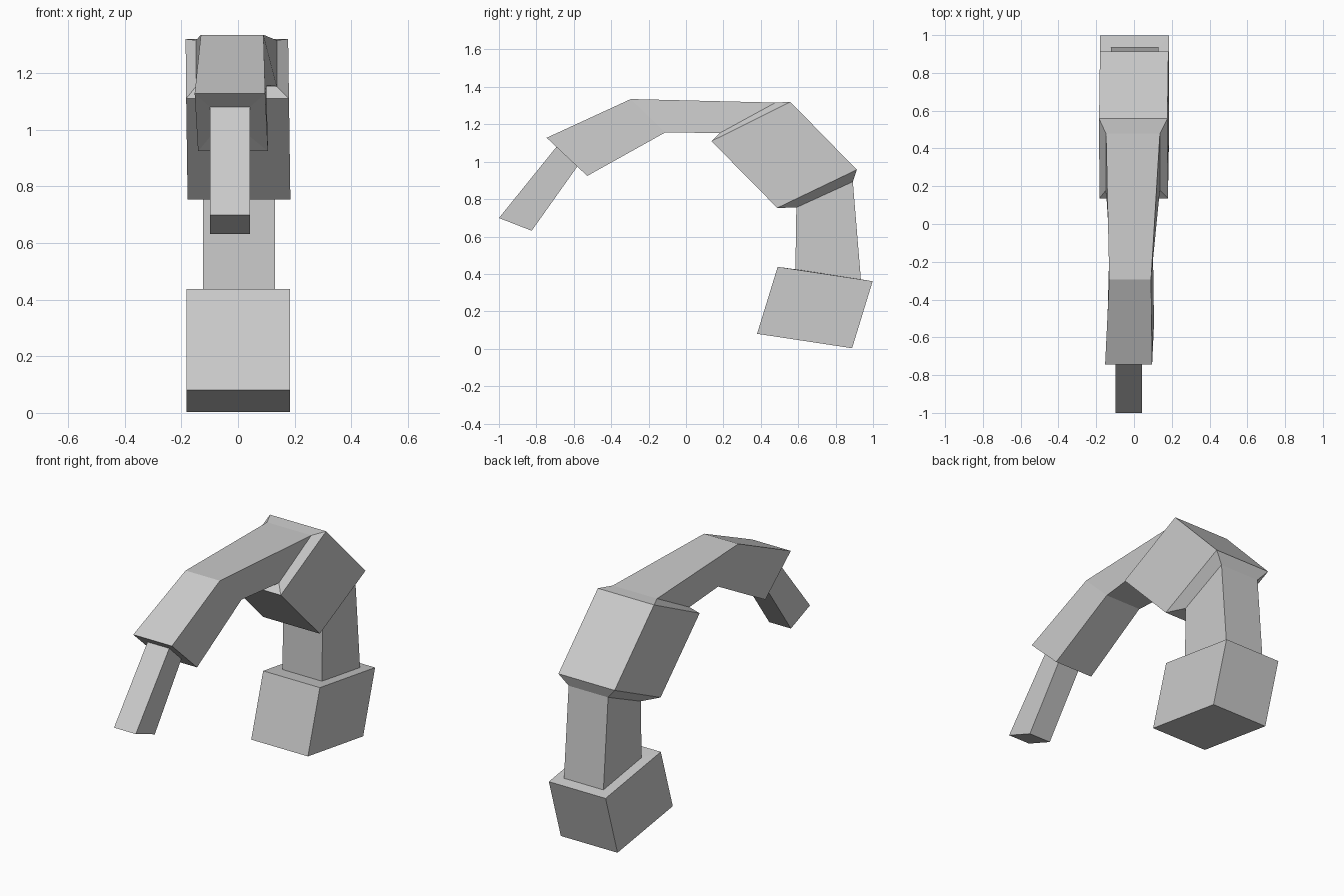
import bpy
import bmesh

if "Cube" in bpy.data.objects:
    bpy.data.objects.remove(bpy.data.objects["Cube"])


def ring(p, q, x, xq=None):
    """Four-sided section: under edge p and upper edge q as (y, z), x as (left, right)."""
    xq = xq or x
    return [(x[0], *p), (x[1], *p), (xq[1], *q), (xq[0], *q)]


def loft(name, rings, cap_start=False, cap_end=False):
    bm = bmesh.new()
    loops = [[bm.verts.new(co) for co in r] for r in rings]
    for a, b in zip(loops, loops[1:]):
        for i in range(4):
            j = (i + 1) % 4
            bm.faces.new((a[i], a[j], b[j], b[i]))
    if cap_start:
        bm.faces.new(loops[0][::-1])
    if cap_end:
        bm.faces.new(loops[-1])
    mesh = bpy.data.meshes.new(name)
    bm.to_mesh(mesh)
    bm.free()
    obj = bpy.data.objects.new(name, mesh)
    bpy.context.collection.objects.link(obj)
    return obj


# Sections shared by neighbouring parts, from the base to the tip
wide = (-0.181, 0.184)
neck_x = (-0.123, 0.131)
tip_x = (-0.098, 0.042)
neck_low = ring((0.585, 0.425), (0.935, 0.371), neck_x)
neck_high = ring((0.59, 0.755), (0.892, 0.893), neck_x)
arm_start = ring((0.18, 1.153), (0.478, 1.316), (-0.148, 0.137))
finger_start = ring((-0.58, 0.976), (-0.692, 1.08), tip_x)

# Tilted base block with its inset top
loft("base_block", [
    ring((0.38, 0.08), (0.888, 0.003), wide),
    ring((0.49, 0.438), (0.998, 0.361), wide),
    neck_low,
], cap_start=True)

# Narrow neck
loft("neck", [neck_low, neck_high])

# Large angled block, inset at both ends
loft("shoulder_block", [
    neck_high,
    ring((0.488, 0.753), (0.913, 0.957), (-0.178, 0.185), (-0.18, 0.182)),
    ring((0.136, 1.11), (0.558, 1.32), (-0.183, 0.18), (-0.185, 0.177)),
    arm_start,
])

# Bent arm with its inset end
loft("bent_arm", [
    arm_start,
    ring((-0.11, 1.157), (-0.295, 1.335), (-0.13, 0.1), (-0.131, 0.09)),
    ring((-0.528, 0.924), (-0.745, 1.128), (-0.141, 0.106), (-0.153, 0.096)),
    finger_start,
])

# Thin end segment
loft("end_segment", [
    finger_start,
    ring((-0.825, 0.631), (-1.0, 0.699), tip_x),
], cap_end=True)
